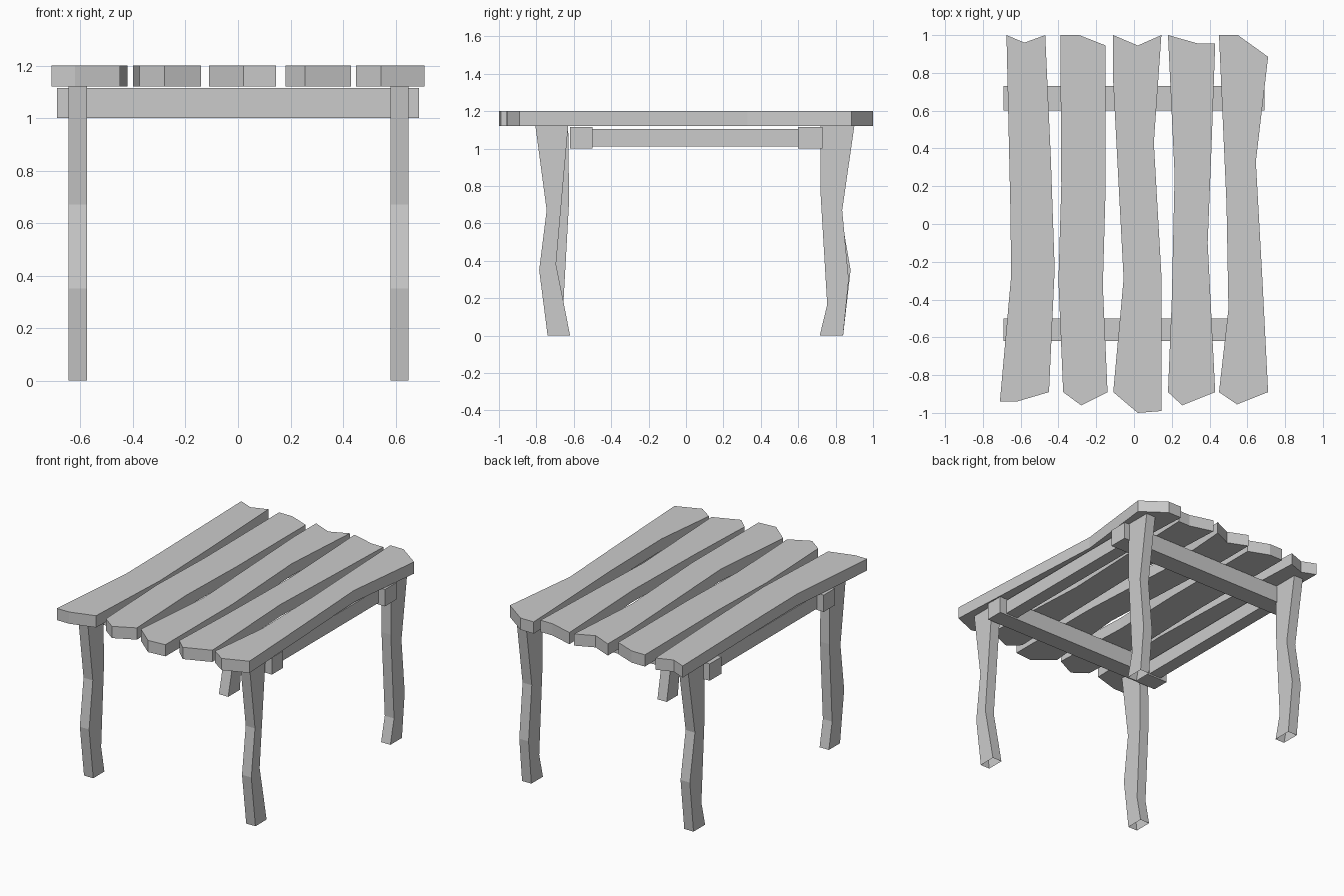
import bpy

if "Cube" in bpy.data.objects:
    bpy.data.objects.remove(bpy.data.objects["Cube"])


def prism(name, pts, place, lo, hi, open_edge=None):
    """Extrude a 2D outline between lo and hi; open_edge leaves one side wall off."""
    n = len(pts)
    verts = [place(a, b, lo) for a, b in pts] + [place(a, b, hi) for a, b in pts]
    faces = [list(range(n))[::-1], list(range(n, 2 * n))]
    faces += [[i, (i + 1) % n, (i + 1) % n + n, i + n] for i in range(n) if i != open_edge]
    me = bpy.data.meshes.new(name)
    me.from_pydata(verts, [], faces)
    ob = bpy.data.objects.new(name, me)
    bpy.context.collection.objects.link(ob)
    return ob


def flat(a, b, c):
    return (a, b, c)


def upright(a, b, c):
    return (c, a, b)


# Table top: five rough-cut planks, outlined counter-clockwise from the back left
planks = [
    [(-.675, 1), (-.655, .1), (-.65, -.27), (-.71, -.94), (-.62, -.94),
     (-.45, -.89), (-.42, -.24), (-.44, .34), (-.47, 1), (-.58, .96)],
    [(-.39, 1), (-.385, .2), (-.4, -.3), (-.375, -.89), (-.28, -.96),
     (-.14, -.89), (-.165, -.33), (-.15, .2), (-.15, .945), (-.29, 1)],
    [(-.11, 1), (-.11, .75), (-.055, -.29), (-.11, -.89), (.02, -1),
     (.145, -.99), (.145, -.27), (.105, .43), (.145, 1), (.02, .945)],
    [(.18, 1), (.215, .26), (.2, -.4), (.18, -.89), (.255, -.96),
     (.43, -.89), (.39, -.1), (.41, .4), (.43, .955), (.34, .955)],
    [(.45, 1), (.49, .1), (.5, -.45), (.45, -.89), (.545, -.955),
     (.71, -.89), (.68, -.3), (.645, .33), (.71, .885), (.55, 1)],
]
for i, p in enumerate(planks):
    prism(f"top_plank_{i + 1}", p, flat, 1.12, 1.2)

# Frame: two cross beams joined by two side rails
for name, y0, y1 in (("front_beam", -.62, -.5), ("back_beam", .6, .73)):
    prism(name, [(-.69, y0), (.69, y0), (.69, y1), (-.69, y1)], flat, 1.0, 1.115)
for name, x0 in (("left_rail", -.64), ("right_rail", .55)):
    prism(name, [(x0, -.5), (x0 + .09, -.5), (x0 + .09, .6), (x0, .6)], flat, 1.01, 1.105)

# Legs: crooked side profiles in (y, z), hollow at the foot
front_outer = [(-.805, 1.12), (-.745, .67), (-.785, .35), (-.74, 0)]
back_outer = [(.715, 0), (.755, .165), (.72, .75), (.72, 1.12)]
legs = {
    "front_left_leg": (front_outer + [(-.62, 0), (-.655, .18), (-.625, .72), (-.63, 1.12)], 3, -.645),
    "front_right_leg": (front_outer + [(-.62, 0), (-.655, .18), (-.695, .38), (-.63, 1.12)], 3, .58),
    "back_left_leg": ([(.9, 1.12)] + back_outer[::-1] + [(.84, 0), (.88, .35), (.825, .67)], 4, -.645),
    "back_right_leg": ([(.9, 1.12)] + back_outer[::-1] + [(.84, 0), (.87, .3), (.835, .67)], 4, .58),
}
for name, (profile, foot, x) in legs.items():
    prism(name, profile, upright, x, x + .07, open_edge=foot)
